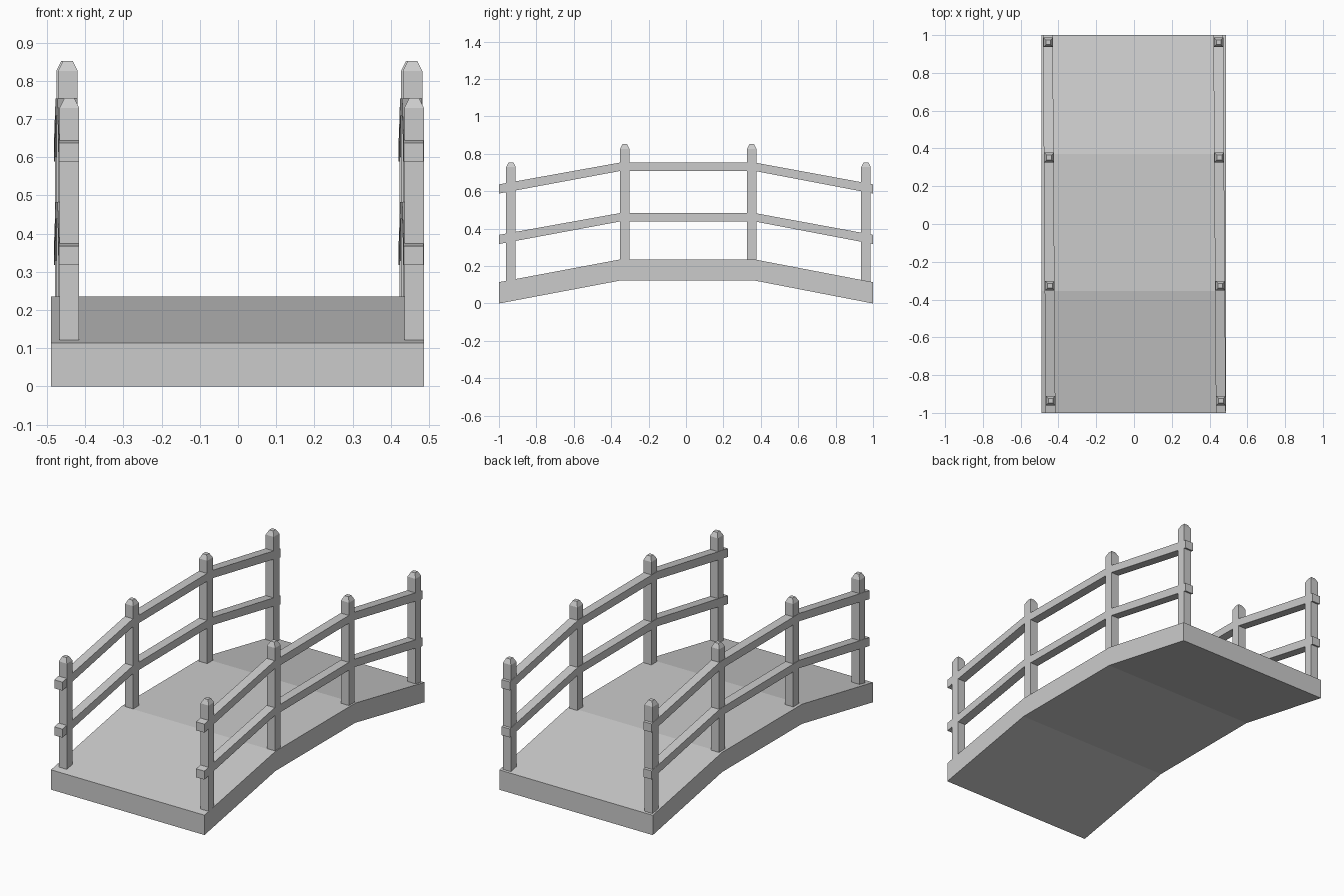
import bpy, bmesh

if "Cube" in bpy.data.objects:
    bpy.data.objects.remove(bpy.data.objects["Cube"])

SKEW = 0.0068            # railings drift slightly in x along the bridge
KINKS = (-1.0, -0.355, 0.37, 1.0)


def make_object(name, bm):
    bmesh.ops.recalc_face_normals(bm, faces=bm.faces[:])
    mesh = bpy.data.meshes.new(name)
    bm.to_mesh(mesh)
    bm.free()
    obj = bpy.data.objects.new(name, mesh)
    bpy.context.collection.objects.link(obj)
    return obj


def loft(name, rings):
    """Bridge a list of four-point rings and cap both ends."""
    bm = bmesh.new()
    loops = [[bm.verts.new(p) for p in ring] for ring in rings]
    for a, b in zip(loops, loops[1:]):
        for i in range(4):
            j = (i + 1) % 4
            bm.faces.new((a[i], a[j], b[j], b[i]))
    bm.faces.new(loops[0])
    bm.faces.new(loops[-1])
    return make_object(name, bm)


def beam(name, x0, x1, bottoms, tops, skew=0.0):
    """Bent beam running along y with a bottom and top height at each kink."""
    rings = []
    for y, lo, hi in zip(KINKS, bottoms, tops):
        a, b = x0 - skew * y, x1 - skew * y
        rings.append([(a, y, lo), (b, y, lo), (b, y, hi), (a, y, hi)])
    return loft(name, rings)


def post(name, x, y, base, top):
    """Square post with a tapered tip."""
    rings = []
    for z, h in ((base, 0.0255), (top - 0.026, 0.0255), (top, 0.0125)):
        rings.append([(x - h, y - h, z), (x + h, y - h, z),
                      (x + h, y + h, z), (x - h, y + h, z)])
    return loft(name, rings)


# Deck
beam("deck", -0.489, 0.487, (0, 0.122, 0.122, 0), (0.114, 0.235, 0.235, 0.114))

for side, cx in (("left", -0.449), ("right", 0.453)):
    # Upper and lower rails
    for level, dz in (("upper", 0.0), ("lower", -0.27)):
        lo = [z + dz for z in (0.588, 0.708, 0.708, 0.588)]
        hi = [z + dz for z in (0.637, 0.753, 0.753, 0.637)]
        beam(f"{side}_{level}_rail", cx - 0.026, cx + 0.026, lo, hi, SKEW)
    # Posts: short at the ends, tall in the middle
    for n, (y, base, top) in enumerate(((-0.936, 0.09, 0.755), (-0.327, 0.2, 0.852),
                                        (0.352, 0.2, 0.852), (0.962, 0.09, 0.755)), 1):
        post(f"{side}_post_{n}", cx + 0.0015 - SKEW * y, y, base, top)
